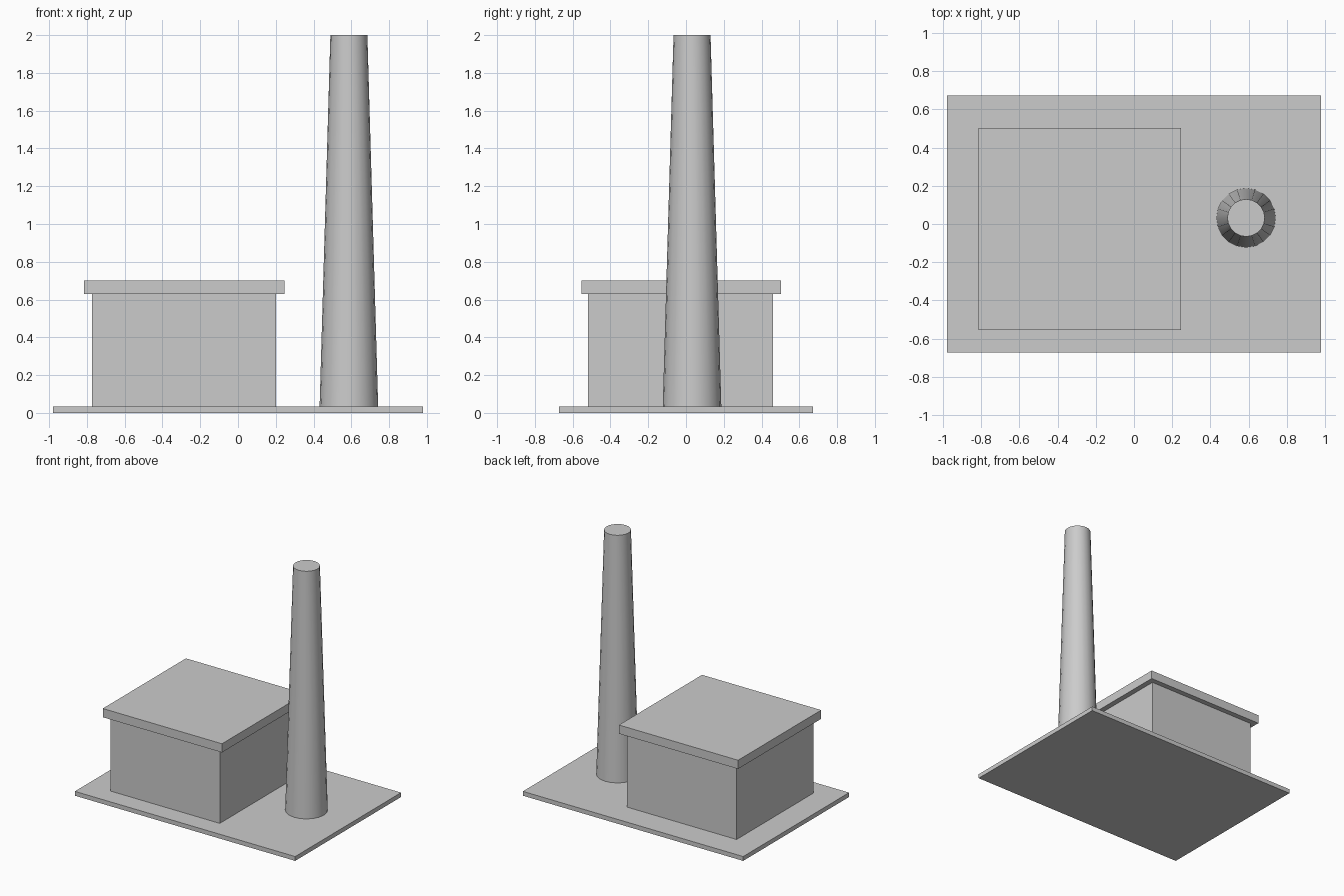
import bpy
import bmesh
import math
from mathutils import Matrix, Vector

default_cube = bpy.data.objects.get("Cube")
if default_cube:
    bpy.data.objects.remove(default_cube, do_unlink=True)

# One plain grey for every part
grey = bpy.data.materials.new("plain_grey")
grey.use_nodes = True
colour = (0.6, 0.6, 0.6, 1.0)
grey.diffuse_color = colour
grey.node_tree.nodes["Principled BSDF"].inputs["Base Color"].default_value = colour


def finish(name, bm):
    mesh = bpy.data.meshes.new(name)
    bm.to_mesh(mesh)
    bm.free()
    mesh.materials.append(grey)
    obj = bpy.data.objects.new(name, mesh)
    bpy.context.collection.objects.link(obj)
    return obj


def box(name, low, high):
    low, high = Vector(low), Vector(high)
    bm = bmesh.new()
    place = Matrix.Translation((low + high) / 2) @ Matrix.Diagonal((*(high - low), 1))
    bmesh.ops.create_cube(bm, size=1, matrix=place)
    return finish(name, bm)


GROUND = 0.035
EAVES = 0.63

# Ground slab, square building and overhanging flat roof
box("ground_slab", (-0.98, -0.673, 0), (0.98, 0.673, GROUND))
box("building_walls", (-0.772, -0.52, GROUND), (0.202, 0.46, EAVES))
box("flat_roof", (-0.815, -0.554, EAVES), (0.245, 0.502, 0.7))

# Tall tapered chimney, capped at the top
bm = bmesh.new()
bmesh.ops.create_cone(bm, cap_ends=True, segments=20, radius1=0.155, radius2=0.098,
                      depth=2 - GROUND,
                      matrix=Matrix.Translation((0.587, 0.032, 1 + GROUND / 2)))
chimney = finish("chimney", bm)
bpy.ops.object.select_all(action="DESELECT")
chimney.select_set(True)
bpy.context.view_layer.objects.active = chimney
bpy.ops.object.shade_smooth_by_angle(angle=math.radians(40))
